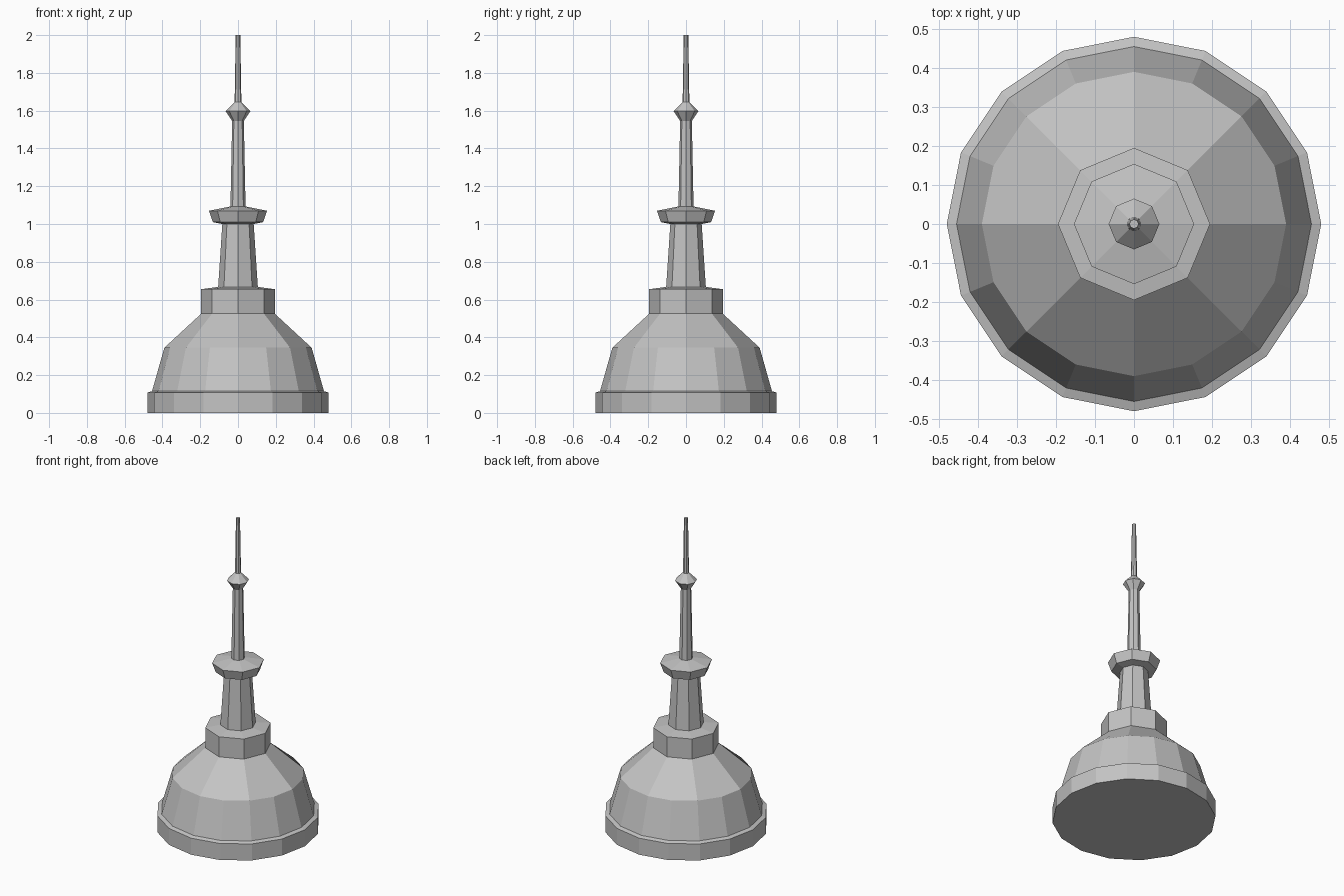
import bpy
import bmesh
from math import cos, sin, tau

cube = bpy.data.objects.get("Cube")
if cube:
    bpy.data.objects.remove(cube, do_unlink=True)

# One plain grey stone colour
GREY = (0.55, 0.55, 0.55, 1)
stone = bpy.data.materials.new("grey stone")
stone.use_nodes = True
stone.diffuse_color = GREY
stone.node_tree.nodes["Principled BSDF"].inputs["Base Color"].default_value = GREY


def ring(bm, radius, z, sides):
    return [bm.verts.new((radius * cos(tau * i / sides), radius * sin(tau * i / sides), z))
            for i in range(sides)]


def bridge(bm, low, high):
    """Join two rings; the lower may have a multiple of the upper's sides."""
    n, step = len(high), len(low) // len(high)
    for i in range(n):
        arc = [low[(i * step + k) % len(low)] for k in range(step + 1)]
        bm.faces.new(arc + [high[(i + 1) % n], high[i]])


def tier(name, profile):
    """Faceted solid from (radius, height, sides) rings, bottom to top."""
    bm = bmesh.new()
    rings = [ring(bm, *p) for p in profile]
    for low, high in zip(rings, rings[1:]):
        bridge(bm, low, high)
    bm.faces.new(rings[0][::-1])
    bm.faces.new(rings[-1])
    bmesh.ops.recalc_face_normals(bm, faces=bm.faces)
    mesh = bpy.data.meshes.new(name)
    bm.to_mesh(mesh)
    bm.free()
    mesh.materials.append(stone)
    obj = bpy.data.objects.new(name, mesh)
    bpy.context.collection.objects.link(obj)
    return obj


# Sixteen-sided base and dome, the dome closing to an octagon
tier("base_plinth", [(0.48, 0, 16), (0.48, 0.107, 16), (0.455, 0.115, 16)])
tier("dome", [(0.455, 0.115, 16), (0.39, 0.345, 16), (0.195, 0.525, 8)])

# Octagonal tower above the dome
tier("drum", [(0.195, 0.525, 8), (0.195, 0.655, 8), (0.105, 0.667, 8)])
tier("lower_shaft", [(0.105, 0.667, 8), (0.083, 1.0, 8)])
tier("collar", [(0.083, 1.0, 8), (0.133, 1.01, 8), (0.154, 1.07, 8), (0.04, 1.093, 8)])
tier("upper_shaft", [(0.04, 1.093, 8), (0.031, 1.545, 8)])
tier("finial_knob", [(0.031, 1.545, 8), (0.065, 1.597, 8), (0.018, 1.645, 8)])
tier("spire", [(0.018, 1.645, 8), (0.012, 2.0, 8)])
